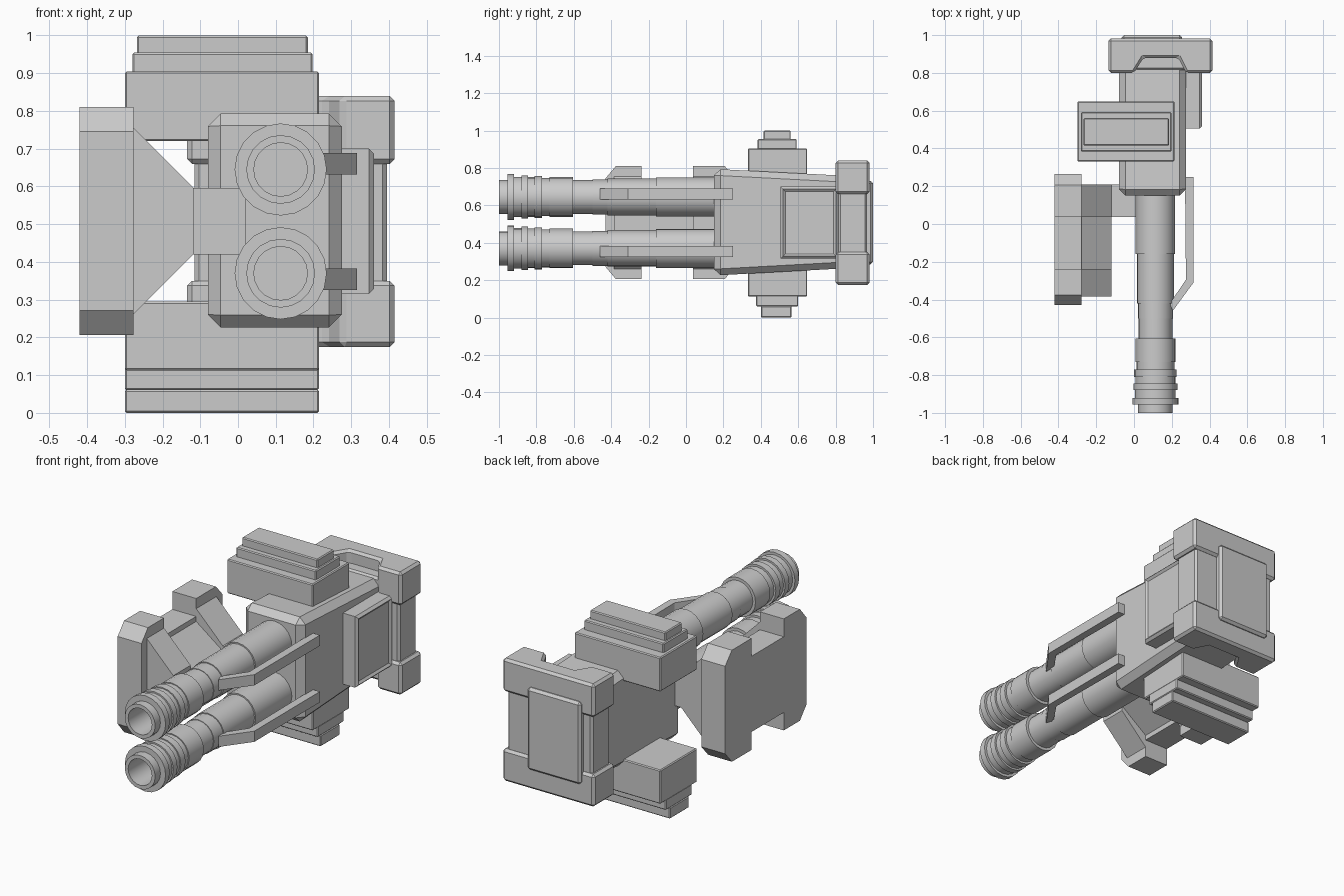
import bpy, bmesh, math
from mathutils import Vector

if "Cube" in bpy.data.objects:
    bpy.data.objects.remove(bpy.data.objects["Cube"])


def finish(name, bm, bevel=0):
    bmesh.ops.recalc_face_normals(bm, faces=bm.faces)
    me = bpy.data.meshes.new(name)
    bm.to_mesh(me)
    bm.free()
    ob = bpy.data.objects.new(name, me)
    bpy.context.collection.objects.link(ob)
    if bevel:
        m = ob.modifiers.new("edge_chamfer", 'BEVEL')
        m.width, m.segments, m.limit_method = bevel, 1, 'ANGLE'
    return ob


def box(name, x, y, z, bevel=0):
    bm = bmesh.new()
    bmesh.ops.create_cube(bm, size=1)
    for v in bm.verts:
        v.co = Vector([(r[0] + r[1]) / 2 + c * (r[1] - r[0]) for r, c in zip((x, y, z), v.co)])
    return finish(name, bm, bevel)


def prism(name, pts, axis, lo, hi, bevel=0):
    """Extrude a 2D outline along an axis (0=x, 1=y, 2=z)."""
    bm = bmesh.new()
    vs = []
    for p in pts:
        c = list(p)
        c.insert(axis, lo)
        vs.append(bm.verts.new(c))
    f = bm.faces.new(vs)
    r = bmesh.ops.extrude_face_region(bm, geom=[f])
    d = Vector((0, 0, 0))
    d[axis] = hi - lo
    bmesh.ops.translate(bm, vec=d, verts=[v for v in r['geom'] if isinstance(v, bmesh.types.BMVert)])
    return finish(name, bm, bevel)


def lathe(name, prof, cx, cz, n=20):
    """Revolve (y, radius) pairs around a y-directed axis."""
    bm = bmesh.new()
    rings = []
    for y, r in prof:
        rings.append([bm.verts.new((cx + r * math.cos(2 * math.pi * i / n), y,
                                    cz + r * math.sin(2 * math.pi * i / n))) for i in range(n)])
    for a, b in zip(rings, rings[1:]):
        for i in range(n):
            j = (i + 1) % n
            bm.faces.new((a[i], a[j], b[j], b[i]))
    bm.faces.new(rings[0])
    bm.faces.new(rings[-1])
    ob = finish(name, bm)
    bpy.ops.object.select_all(action='DESELECT')
    ob.select_set(True)
    bpy.context.view_layer.objects.active = ob
    bpy.ops.object.shade_smooth_by_angle(angle=math.radians(30))
    return ob


# Main housing, tapering towards the back
prism("main_housing", [(0.15, 0.225), (0.88, 0.265), (0.88, 0.757), (0.15, 0.795)],
      0, -0.08, 0.275, 0.034)

# Rear block: core, notched caps and back plate
box("rear_core", (-0.115, 0.395), (0.815, 0.968), (0.25, 0.77), 0.012)
cap = [(-0.135, 0.80), (0.0, 0.80), (0.05, 0.88), (0.235, 0.88), (0.275, 0.80),
       (0.415, 0.80), (0.415, 0.982), (-0.135, 0.982)]
prism("rear_cap_top", cap, 2, 0.66, 0.84, 0.013)
prism("rear_cap_bottom", cap, 2, 0.175, 0.35, 0.013)
box("back_plate", (-0.065, 0.255), (0.95, 1.0), (0.285, 0.73), 0.013)

# Side panel with recessed centre
bm = bmesh.new()
bmesh.ops.create_cube(bm, size=1)
for v in bm.verts:
    v.co = Vector((0.31 + v.co.x * 0.1, 0.66 + v.co.y * 0.31, 0.508 + v.co.z * 0.385))
face = max(bm.faces, key=lambda f: f.calc_center_median().x)
bmesh.ops.bevel(bm, geom=list(face.edges), offset=0.013, segments=1, affect='EDGES')
face = max(bm.faces, key=lambda f: f.calc_center_median().x)
bmesh.ops.inset_region(bm, faces=[face], thickness=0.018)
bmesh.ops.translate(bm, verts=face.verts, vec=(-0.01, 0, 0))
finish("side_panel", bm)

# Stepped boxes above and below
box("upper_box", (-0.30, 0.215), (0.332, 0.648), (0.72, 0.905), 0.005)
box("upper_step", (-0.28, 0.198), (0.383, 0.592), (0.89, 0.955), 0.005)
box("upper_lid", (-0.268, 0.185), (0.415, 0.56), (0.94, 1.0), 0.005)
box("lower_box", (-0.30, 0.215), (0.332, 0.648), (0.112, 0.295), 0.005)
box("lower_step", (-0.30, 0.215), (0.375, 0.60), (0.06, 0.12), 0.005)
box("lower_lid", (-0.30, 0.215), (0.40, 0.565), (0.0, 0.062), 0.005)

# Twin barrels with ringed muzzles and hollow bores
barrel = [(-0.80, 0.071), (-1.0, 0.071), (-1.0, 0.091), (-0.955, 0.091), (-0.955, 0.122),
          (-0.92, 0.122), (-0.92, 0.108), (-0.88, 0.108), (-0.88, 0.116), (-0.845, 0.116),
          (-0.845, 0.106), (-0.81, 0.106), (-0.81, 0.112), (-0.77, 0.112), (-0.77, 0.101),
          (-0.73, 0.101), (-0.73, 0.106), (-0.605, 0.106), (-0.605, 0.09), (-0.50, 0.09),
          (-0.50, 0.093), (-0.42, 0.093), (-0.42, 0.098), (-0.16, 0.098), (-0.16, 0.105), (0.2, 0.105)]
# Bent struts beside each barrel
strut = [(0.315, 0.25), (0.315, -0.31), (0.205, -0.46), (0.19, -0.42), (0.275, -0.295), (0.27, 0.25)]
for tag, z, zs in (("upper", 0.645, 0.66), ("lower", 0.37, 0.354)):
    lathe(tag + "_barrel", barrel, 0.113, z)
    prism(tag + "_strut", strut, 2, zs - 0.029, zs + 0.029)

# Side shield with corner tabs, mirrored about its mid height
ZM = 0.508
half = [(-0.43, 0.237), (-0.375, 0.302), (-0.237, 0.302), (-0.237, 0.205),
        (0.038, 0.205), (0.038, 0.302), (0.207, 0.302), (0.265, 0.237)]
outline = [(y, ZM + h) for y, h in half] + [(y, ZM - h) for y, h in reversed(half)]
prism("side_shield", outline, 0, -0.42, -0.277)

# Tapered shield supports with a lower middle, and the arm to the housing
for tag, y0, y1, h0, h1 in (("front", -0.385, -0.237, 0.25, 0.088),
                            ("middle", -0.237, 0.038, 0.18, 0.06),
                            ("rear", 0.038, 0.21, 0.25, 0.088)):
    prism("shield_support_" + tag,
          [(-0.28, ZM - h0), (-0.118, ZM - h1), (-0.118, ZM + h1), (-0.28, ZM + h0)], 1, y0, y1)
box("shield_arm", (-0.13, 0.02), (0.038, 0.21), (ZM - 0.088, ZM + 0.088))
